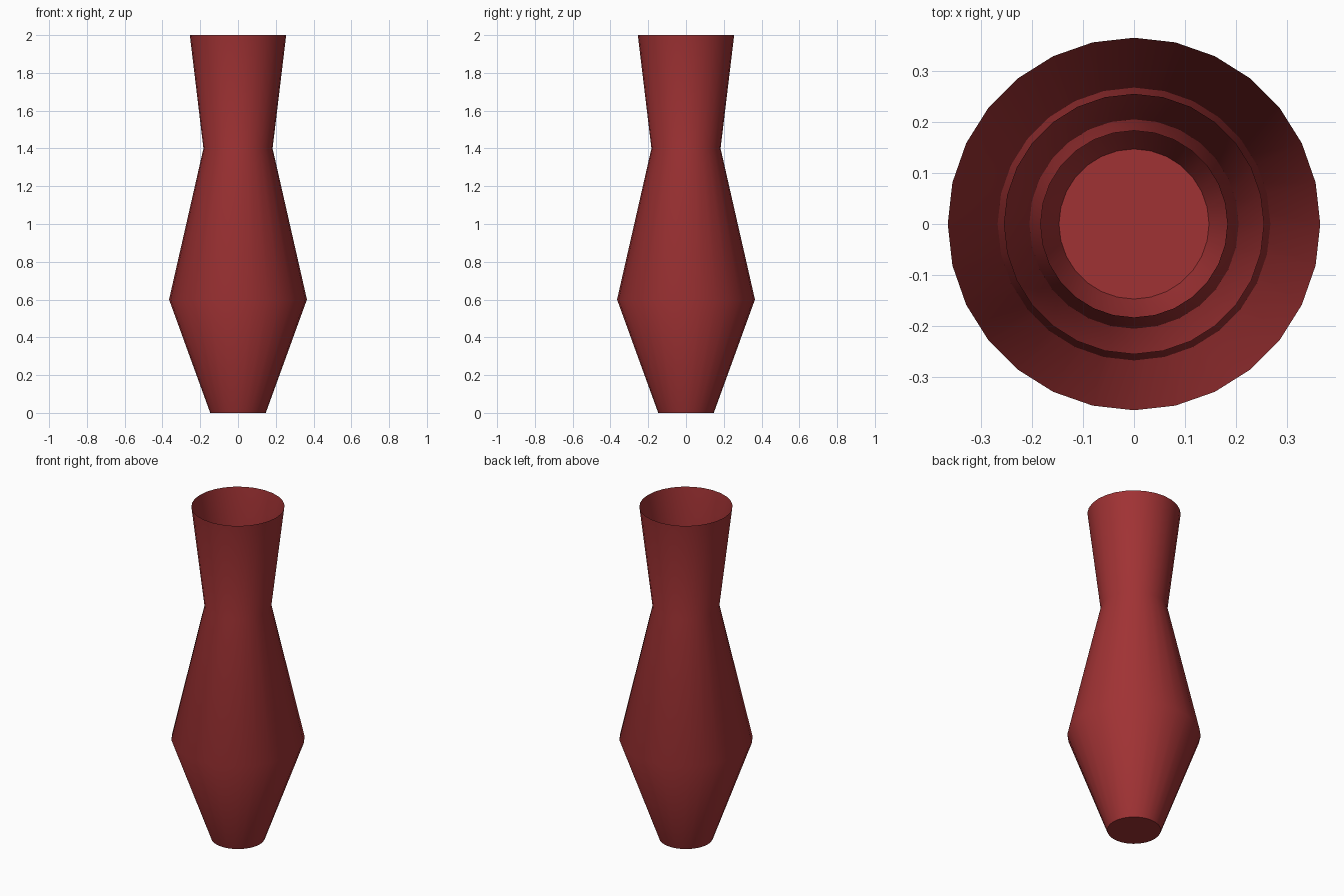
import bpy, bmesh, math

if "Cube" in bpy.data.objects:
    bpy.data.objects.remove(bpy.data.objects["Cube"])

SIDES = 28
# (radius, height) from base to rim
PROFILE = [(0.147, 0.0), (0.365, 0.6), (0.183, 1.4), (0.255, 2.0)]

red = bpy.data.materials.new("dark_red_glaze")
red.diffuse_color = (0.35, 0.032, 0.034, 1)
red.use_nodes = True
red.node_tree.nodes["Principled BSDF"].inputs["Base Color"].default_value = red.diffuse_color

# Thin-walled vase body: stacked rings, open at the rim
bm = bmesh.new()
rings = []
for r, z in PROFILE:
    rings.append([bm.verts.new((r * math.cos(2 * math.pi * i / SIDES),
                                r * math.sin(2 * math.pi * i / SIDES), z))
                  for i in range(SIDES)])
for low, high in zip(rings, rings[1:]):
    for i in range(SIDES):
        j = (i + 1) % SIDES
        bm.faces.new((low[i], low[j], high[j], high[i]))

# Flat base closing the bottom
bm.faces.new(rings[0][::-1])

mesh = bpy.data.meshes.new("vase")
bm.to_mesh(mesh)
bm.free()
mesh.materials.append(red)
vase = bpy.data.objects.new("vase", mesh)
bpy.context.collection.objects.link(vase)

# Smooth walls with a crisp base edge
bpy.context.view_layer.objects.active = vase
vase.select_set(True)
bpy.ops.object.shade_smooth_by_angle(angle=math.radians(45))
